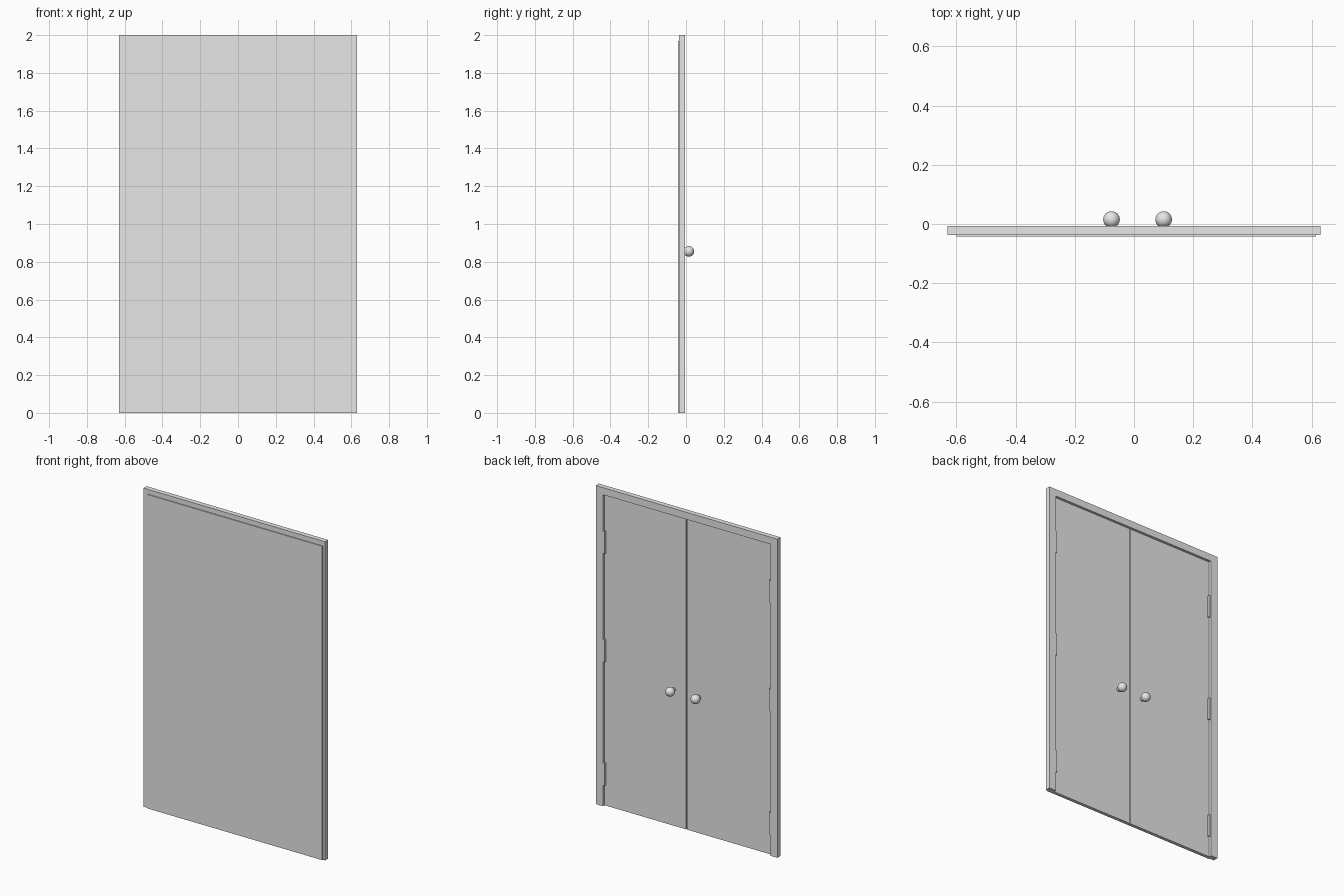
import bpy
import bmesh
from mathutils import Matrix, Vector

cube = bpy.data.objects.get("Cube")
if cube:
    bpy.data.objects.remove(cube, do_unlink=True)

grey = bpy.data.materials.new("plain_grey")
grey.use_nodes = True
colour = (0.8, 0.8, 0.8, 1)
grey.diffuse_color = colour
grey.node_tree.nodes["Principled BSDF"].inputs["Base Color"].default_value = colour

HALF, OPEN, HEAD = 0.63, 0.582, 1.955     # frame half width, opening half width, opening top
BACK, FRONT = -0.006, -0.037              # frame faces
DOOR_FACE, SPLIT, GAP = -0.022, 0.012, 0.003


def finish(name, bm):
    bmesh.ops.recalc_face_normals(bm, faces=bm.faces)
    mesh = bpy.data.meshes.new(name)
    bm.to_mesh(mesh)
    bm.free()
    mesh.materials.append(grey)
    obj = bpy.data.objects.new(name, mesh)
    bpy.context.collection.objects.link(obj)
    return obj


def box(name, x, y, z):
    """Box from (low, high) pairs on each axis."""
    bm = bmesh.new()
    bmesh.ops.create_cube(bm, size=1)
    spans = (x, y, z)
    for v in bm.verts:
        v.co = Vector([lo if c < 0 else hi for c, (lo, hi) in zip(v.co, spans)])
    return finish(name, bm)


# Frame: an upside-down U extruded through its depth
bm = bmesh.new()
outline = [(-HALF, 0), (-HALF, 2), (HALF, 2), (HALF, 0),
           (OPEN, 0), (OPEN, HEAD), (-OPEN, HEAD), (-OPEN, 0)]
face = bm.faces.new([bm.verts.new((x, BACK, z)) for x, z in outline])
extruded = bmesh.ops.extrude_face_region(bm, geom=[face], use_keep_orig=True)["geom"]
moved = [g for g in extruded if isinstance(g, bmesh.types.BMVert)]
bmesh.ops.translate(bm, verts=moved, vec=(0, FRONT - BACK, 0))
finish("door_frame", bm)

# Flat panel standing slightly proud of the front of the frame
box("front_panel", (-0.6, 0.615), (-0.043, -0.034), (0, 1.97))

# Two door leaves with a narrow gap
box("right_door", (-OPEN, SPLIT - GAP), (-0.034, DOOR_FACE), (0, HEAD))
box("left_door", (SPLIT + GAP, OPEN), (-0.034, DOOR_FACE), (0, HEAD))

for side, sign in (("right", -1), ("left", 1)):
    # Hinges on the inner edge of each jamb
    for level, z in (("lower", 0.2), ("middle", 0.975), ("upper", 1.655)):
        xs = sorted((sign * (OPEN - 0.012), sign * OPEN))
        box(f"{side}_{level}_hinge", xs, (DOOR_FACE, -0.008), (z - 0.07, z + 0.07))

    # Round knob on a short stem
    bm = bmesh.new()
    place = Matrix.Translation((SPLIT + sign * 0.088, 0.015, 0.855))
    bmesh.ops.create_uvsphere(bm, u_segments=32, v_segments=16, radius=0.028, matrix=place)
    knob = finish(f"{side}_knob", bm)

    bm = bmesh.new()
    place = (Matrix.Translation((SPLIT + sign * 0.088, -0.012, 0.855))
             @ Matrix.Rotation(1.5708, 4, 'X'))
    bmesh.ops.create_cone(bm, cap_ends=True, segments=24, radius1=0.012, radius2=0.012,
                          depth=0.024, matrix=place)
    stem = finish(f"{side}_knob_stem", bm)

    # Smooth shading on the round parts
    bpy.ops.object.select_all(action='DESELECT')
    for obj in (knob, stem):
        obj.select_set(True)
        bpy.context.view_layer.objects.active = obj
    bpy.ops.object.shade_smooth_by_angle()
